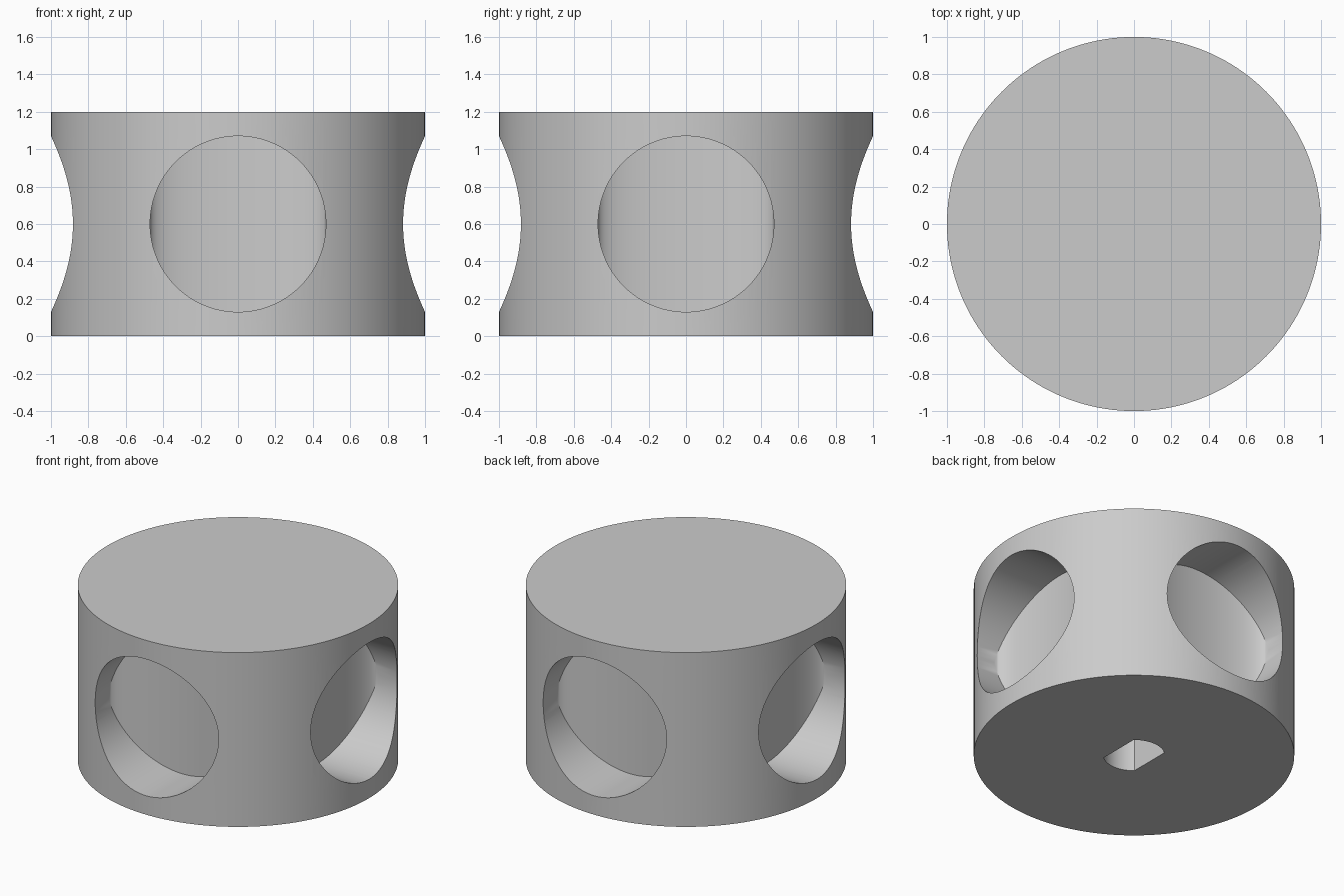
import bpy, bmesh
from math import sin, cos, pi, sqrt, atan2
from mathutils import Matrix

RADIUS, HEIGHT = 1.0, 1.2
POCKET_R, POCKET_START, POCKET_DISH = 0.47, 0.745, 0.14
BORE_R, BORE_FLAT, BORE_DEPTH = 0.192, 0.125, 0.7

cube = bpy.data.objects.get("Cube")
if cube:
    bpy.data.objects.remove(cube, do_unlink=True)


def finish(bm, name):
    bmesh.ops.recalc_face_normals(bm, faces=bm.faces)
    mesh = bpy.data.meshes.new(name)
    bm.to_mesh(mesh)
    bm.free()
    obj = bpy.data.objects.new(name, mesh)
    bpy.context.collection.objects.link(obj)
    return obj


def prism(name, outline, z0, z1):
    bm = bmesh.new()
    low = [bm.verts.new((x, y, z0)) for x, y in outline]
    high = [bm.verts.new((x, y, z1)) for x, y in outline]
    bm.faces.new(low)
    bm.faces.new(high)
    n = len(outline)
    for i in range(n):
        j = (i + 1) % n
        bm.faces.new((low[i], low[j], high[j], high[i]))
    return finish(bm, name)


def pocket_cutter(turn, n=96):
    # Round horizontal plug whose inner end bulges as an upright elliptic barrel
    bm = bmesh.new()
    inner, outer = [], []
    for i in range(n):
        a = 2 * pi * i / n
        x, z = POCKET_R * cos(a), HEIGHT / 2 + POCKET_R * sin(a)
        inner.append(bm.verts.new((x, -POCKET_START + POCKET_DISH * abs(sin(a)), z)))
        outer.append(bm.verts.new((x, -RADIUS - 0.2, z)))
    for i in range(n):
        j = (i + 1) % n
        bm.faces.new((inner[i], inner[j], outer[j], outer[i]))
    bm.faces.new(outer)
    for i in range(n // 2):
        strip = [inner[i], inner[i + 1], inner[(n - i - 1) % n], inner[(n - i) % n]]
        bm.faces.new(list(dict.fromkeys(strip)))
    bm.transform(Matrix.Rotation(turn * pi / 2, 4, "Z"))
    return finish(bm, "pocket_cutter")


# Solid round body
circle = [(RADIUS * cos(2 * pi * i / 160), RADIUS * sin(2 * pi * i / 160)) for i in range(160)]
body = prism("round_body", circle, 0, HEIGHT)

# Shaft bore with two flats, open at the bottom
half = atan2(sqrt(BORE_R ** 2 - BORE_FLAT ** 2), BORE_FLAT)
arc = [half + (pi - 2 * half) * i / 24 for i in range(25)]
bore = [(BORE_R * cos(a + s), BORE_R * sin(a + s)) for s in (0, pi) for a in arc]
cutters = [prism("bore_cutter", bore, -0.1, BORE_DEPTH)]

# Four side pockets
cutters += [pocket_cutter(k) for k in range(4)]

bpy.context.view_layer.objects.active = body
for cutter in cutters:
    cutter.hide_render = True
    mod = body.modifiers.new("cut", "BOOLEAN")
    mod.operation, mod.solver, mod.object = "DIFFERENCE", "EXACT", cutter
    bpy.ops.object.modifier_apply(modifier=mod.name)
    bpy.data.objects.remove(cutter, do_unlink=True)

# Plain grey finish
grey = bpy.data.materials.new("plain_grey")
grey.use_nodes = True
color = (0.6, 0.6, 0.6, 1)
grey.diffuse_color = color
grey.node_tree.nodes["Principled BSDF"].inputs["Base Color"].default_value = color
body.data.materials.clear()
body.data.materials.append(grey)

bpy.ops.object.select_all(action="DESELECT")
body.select_set(True)
bpy.ops.object.shade_smooth_by_angle(angle=pi / 6)
